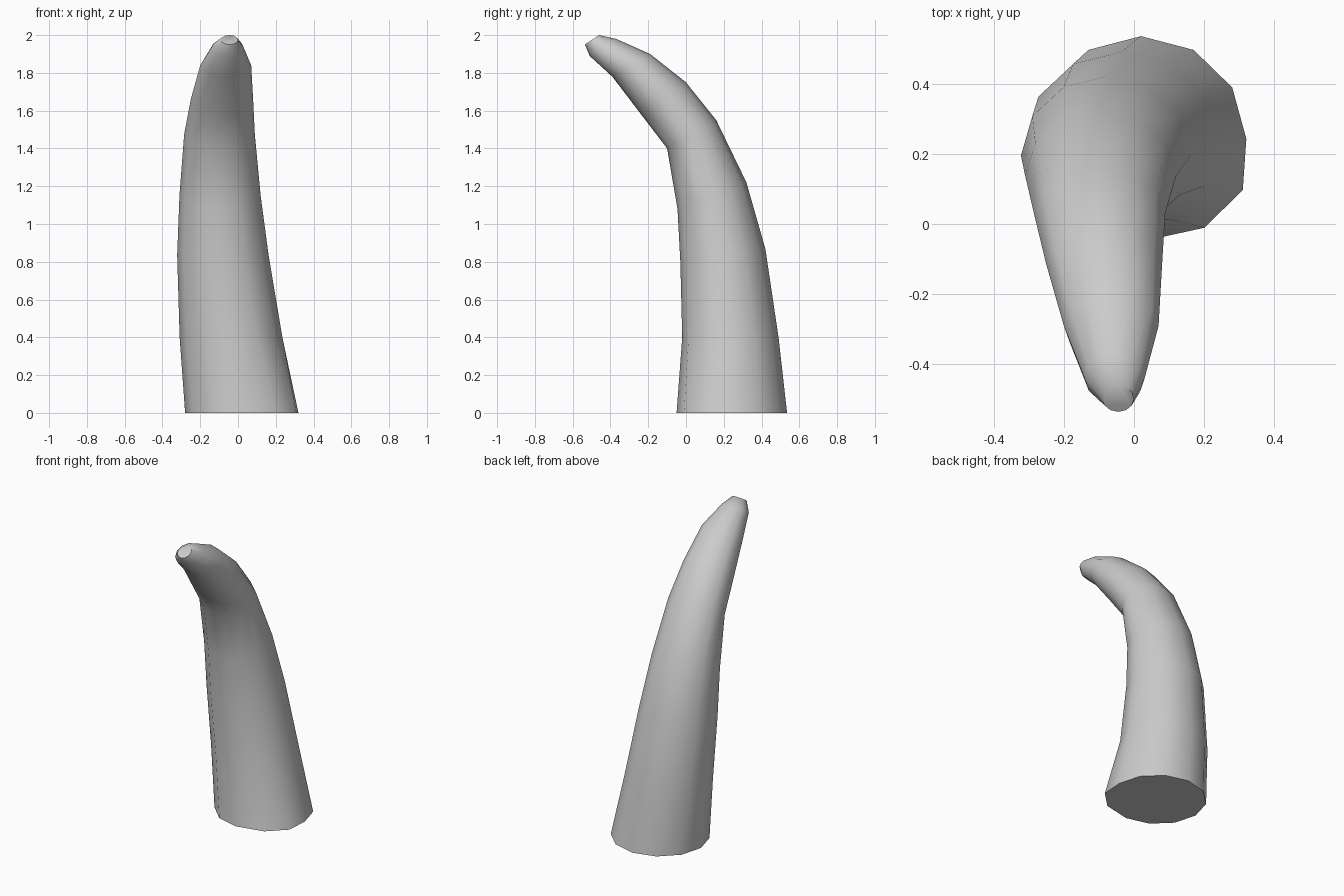
import bpy, bmesh, math

if "Cube" in bpy.data.objects:
    bpy.data.objects.remove(bpy.data.objects["Cube"])

SIDES = 12
# Each ring: x centre, x radius, front point (y, z), back point (y, z)
RINGS = [
    (0.02, 0.30, (-0.05, 0.00), (0.535, 0.00)),
    (-0.037, 0.272, (-0.02, 0.40), (0.49, 0.40)),
    (-0.08, 0.242, (-0.03, 0.80), (0.42, 0.87)),
    (-0.095, 0.215, (-0.045, 1.08), (0.32, 1.22)),
    (-0.098, 0.187, (-0.10, 1.40), (0.16, 1.55)),
    (-0.085, 0.165, (-0.23, 1.57), (0.00, 1.75)),
    (-0.065, 0.135, (-0.39, 1.78), (-0.19, 1.90)),
    (-0.055, 0.085, (-0.51, 1.89), (-0.37, 1.98)),
    (-0.045, 0.045, (-0.535, 1.95), (-0.46, 2.00)),
]

bm = bmesh.new()
loops = []
for cx, rx, front, back in RINGS:
    loop = []
    for i in range(SIDES):
        a = 2 * math.pi * i / SIDES
        t = 0.5 + 0.5 * math.sin(a)          # 0 at front, 1 at back
        y = front[0] + (back[0] - front[0]) * t
        z = front[1] + (back[1] - front[1]) * t
        loop.append(bm.verts.new((cx + rx * math.cos(a), y, z)))
    loops.append(loop)

# Slight bulge at the front right of the base
for i in (10, 11):
    loops[0][i].co.x += 0.03

# Side walls
for low, high in zip(loops, loops[1:]):
    for i in range(SIDES):
        j = (i + 1) % SIDES
        bm.faces.new((low[i], low[j], high[j], high[i]))

# Flat base and blunt tip
bm.faces.new(loops[0][::-1])
bm.faces.new(loops[-1])
bmesh.ops.recalc_face_normals(bm, faces=bm.faces)

mesh = bpy.data.meshes.new("horn")
bm.to_mesh(mesh)
bm.free()
horn = bpy.data.objects.new("horn", mesh)
bpy.context.collection.objects.link(horn)
bpy.context.view_layer.objects.active = horn
horn.select_set(True)
bpy.ops.object.shade_smooth_by_angle(angle=math.radians(50))
